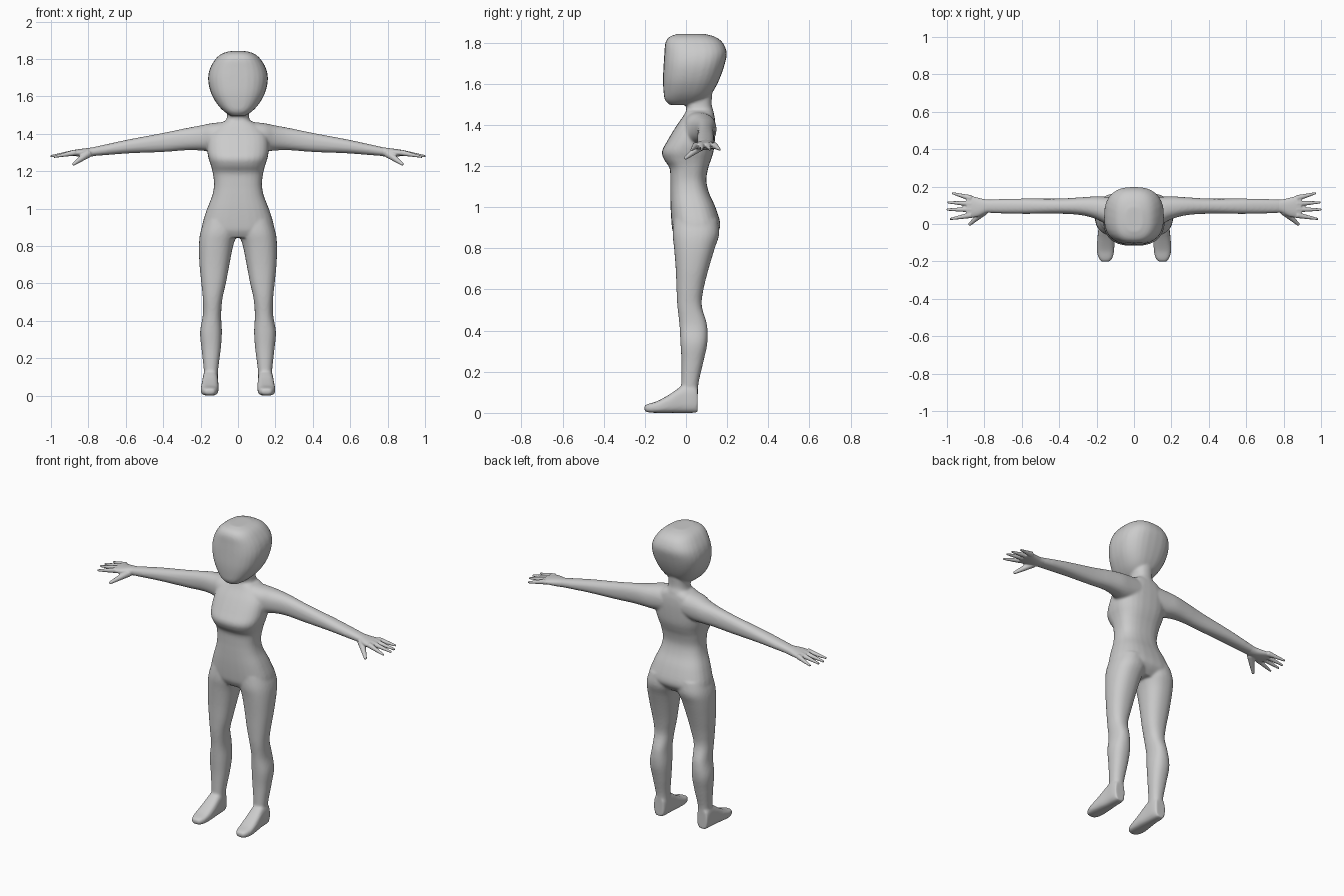
import bpy, bmesh
from math import cos, sin, pi, copysign
from mathutils import Vector


def spline(rows, steps=4):
    """Smoothly interpolate rows of numbers (Catmull-Rom)."""
    out = []
    for i in range(len(rows) - 1):
        p0, p1 = rows[max(i - 1, 0)], rows[i]
        p2, p3 = rows[i + 1], rows[min(i + 2, len(rows) - 1)]
        for k in range(steps):
            t = k / steps
            out.append([0.5 * (2 * b + (c - a) * t + (2 * a - 5 * b + 4 * c - d) * t * t
                               + (3 * b - a - 3 * c + d) * t ** 3)
                        for a, b, c, d in zip(p0, p1, p2, p3)])
    return out + [list(rows[-1])]


def loft(bm, rows, axis=2, n=2.3, side=1, count=28):
    """Rows: position on axis, then min/max of the two other axes."""
    others = [a for a in range(3) if a != axis]
    rings = []
    for t, u0, u1, v0, v1 in spline(rows):
        ring = []
        for k in range(count):
            a = 2 * pi * k / count
            cu = copysign(abs(cos(a)) ** (2 / n), cos(a))
            cv = copysign(abs(sin(a)) ** (2 / n), sin(a))
            p = [0, 0, 0]
            p[axis] = t
            p[others[0]] = (u0 + u1) / 2 + cu * (u1 - u0) / 2
            p[others[1]] = (v0 + v1) / 2 + cv * (v1 - v0) / 2
            ring.append(bm.verts.new((p[0] * side, p[1], p[2])))
        rings.append(ring)
    for r, s in zip(rings, rings[1:]):
        for k in range(count):
            j = (k + 1) % count
            bm.faces.new((r[k], r[j], s[j], s[k]))
    bm.faces.new(rings[0][::-1])
    bm.faces.new(rings[-1])


def centred(rows):
    return [(z, -w, w, y0, y1) for z, w, y0, y1 in rows]


def finger(bm, a, b, r0, r1, side):
    flip = Vector((side, 1, 1))
    a, b = Vector(a) * flip, Vector(b) * flip
    d = b - a
    new = bmesh.ops.create_cone(bm, cap_ends=True, segments=10, radius1=r0, radius2=r1,
                                depth=d.length)["verts"]
    bmesh.ops.rotate(bm, verts=new, matrix=d.to_track_quat('Z', 'Y').to_matrix())
    bmesh.ops.translate(bm, verts=new, vec=(a + b) / 2)


def finish(bm, name, voxel, smooth):
    """Fuse overlapping pieces into one smooth skin."""
    bmesh.ops.recalc_face_normals(bm, faces=bm.faces)
    me = bpy.data.meshes.new(name)
    bm.to_mesh(me)
    bm.free()
    ob = bpy.data.objects.new(name, me)
    bpy.context.collection.objects.link(ob)
    m = ob.modifiers.new("fuse", 'REMESH')
    m.mode = 'VOXEL'
    m.voxel_size = voxel
    m.use_smooth_shade = True
    m = ob.modifiers.new("soften", 'SMOOTH')
    m.factor = 0.5
    m.iterations = smooth


body = bmesh.new()

# head
loft(body, centred([
    (1.497, .04, -.08, .03), (1.52, .075, -.102, .09), (1.56, .112, -.109, .13),
    (1.62, .145, -.112, .162), (1.69, .16, -.109, .187), (1.75, .15, -.105, .198),
    (1.80, .12, -.10, .178), (1.828, .088, -.08, .14), (1.842, .045, -.04, .09)]), n=2.6)

# neck
loft(body, centred([(1.40, .085, -.02, .14), (1.46, .068, 0, .135),
                    (1.50, .058, 0, .125), (1.58, .06, 0, .13)]))

# torso: hips, waist, chest, shoulders
loft(body, centred([
    (.845, .13, -.045, .12), (.88, .185, -.064, .155), (.92, .19, -.07, .167),
    (1.0, .165, -.075, .143), (1.07, .138, -.076, .112), (1.13, .128, -.076, .099),
    (1.19, .135, -.08, .108), (1.23, .145, -.106, .122), (1.27, .158, -.117, .134),
    (1.32, .165, -.092, .14), (1.39, .158, -.05, .143), (1.44, .12, -.015, .139),
    (1.468, .075, 0, .13)]), n=2.6)

for side in (1, -1):
    # leg
    loft(body, [
        (.10, .108, .18, -.025, .058), (.15, .105, .184, -.023, .062),
        (.25, .092, .195, -.022, .085), (.34, .086, .203, -.027, .104),
        (.43, .09, .188, -.032, .102), (.52, .083, .188, -.042, .077),
        (.60, .065, .196, -.046, .085), (.70, .046, .206, -.05, .11),
        (.80, .026, .209, -.058, .14), (.87, .004, .202, -.065, .162),
        (.94, 0, .18, -.06, .155)], side=side)
    # foot
    loft(body, [
        (.057, .115, .182, .002, .12), (.03, .108, .188, 0, .14), (-.02, .106, .19, 0, .13),
        (-.08, .104, .196, 0, .09), (-.14, .106, .199, 0, .057),
        (-.18, .114, .19, .002, .045), (-.202, .13, .175, .008, .036)],
        axis=1, n=3, side=side)
    # arm
    loft(body, [
        (.06, -.02, .14, 1.31, 1.465), (.14, -.005, .145, 1.305, 1.457),
        (.20, .025, .148, 1.311, 1.445), (.28, .047, .143, 1.312, 1.43),
        (.40, .055, .136, 1.303, 1.405), (.58, .054, .136, 1.296, 1.371),
        (.70, .056, .134, 1.287, 1.345), (.79, .06, .13, 1.28, 1.325)],
        axis=0, side=side)
finish(body, "body", .007, 7)

# hands with four fingers and a thumb
for side, name in ((1, "left_hand"), (-1, "right_hand")):
    hand = bmesh.new()
    loft(hand, [(.75, .062, .13, 1.285, 1.331), (.79, .058, .131, 1.278, 1.326),
                (.83, .04, .14, 1.277, 1.321), (.87, .034, .15, 1.281, 1.315),
                (.895, .038, .151, 1.285, 1.31)], axis=0, side=side)
    for y0, tip in ((.138, (.972, .165, 1.279)), (.108, (.997, .116, 1.28)),
                    (.078, (1.003, .077, 1.28)), (.048, (.985, .026, 1.277))):
        finger(hand, (.87, y0, 1.3), tip, .0165, .006, side)
    finger(hand, (.80, .07, 1.295), (.882, -.005, 1.236), .023, .008, side)
    finish(hand, name, .004, 3)
